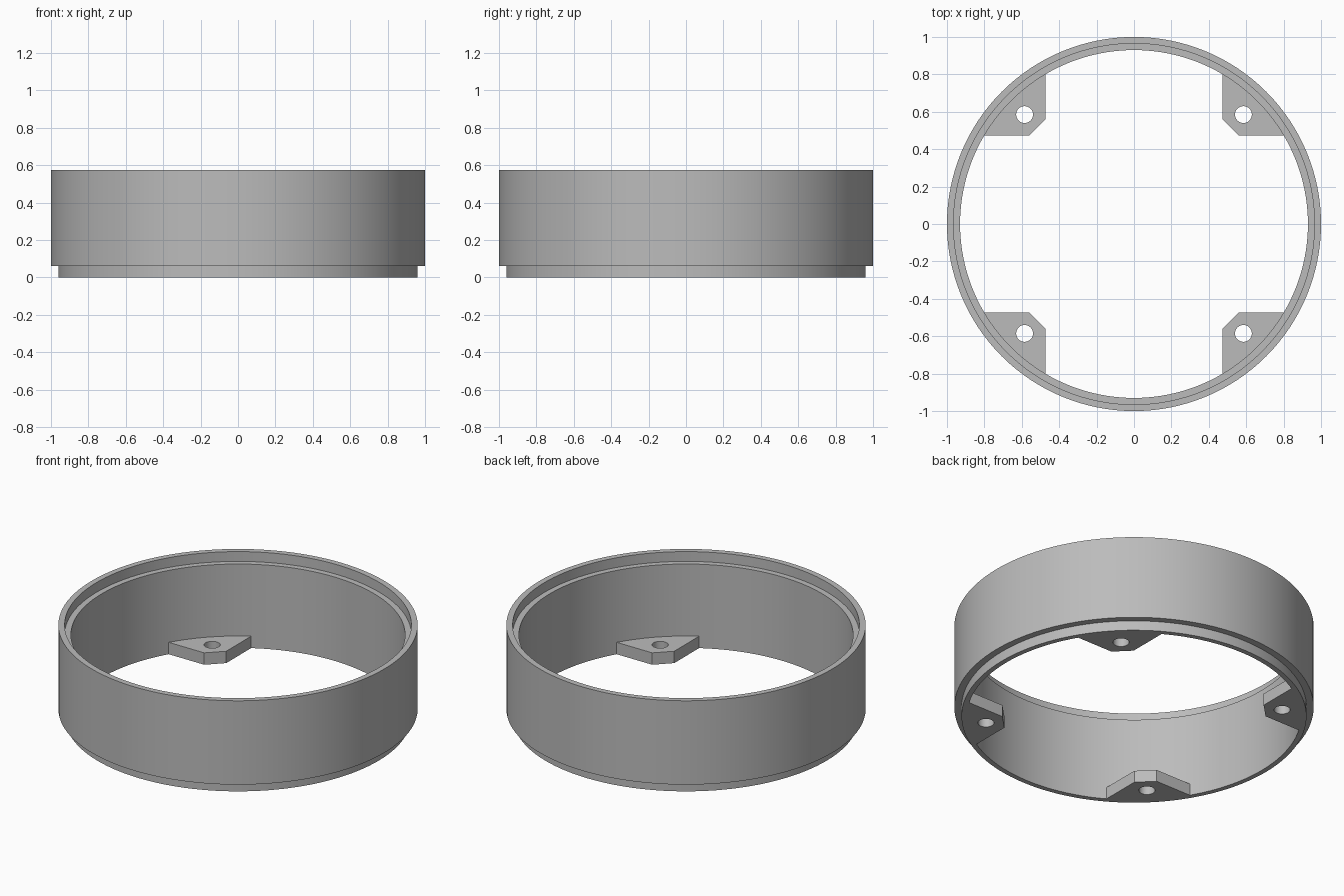
import bpy
import bmesh
from math import asin, cos, sin, pi, tau

cube = bpy.data.objects.get("Cube")
if cube:
    bpy.data.objects.remove(cube, do_unlink=True)

grey = bpy.data.materials.new("light_grey")
grey.use_nodes = True
colour = (0.5, 0.5, 0.5, 1)
grey.diffuse_color = colour
grey.node_tree.nodes["Principled BSDF"].inputs["Base Color"].default_value = colour

INNER = 0.93
TAB_HEIGHT = 0.073


def add_object(name, mesh):
    obj = bpy.data.objects.new(name, mesh)
    bpy.context.collection.objects.link(obj)
    mesh.materials.clear()
    mesh.materials.append(grey)
    bpy.ops.object.select_all(action="DESELECT")
    bpy.context.view_layer.objects.active = obj
    obj.select_set(True)
    bpy.ops.object.shade_smooth_by_angle(angle=pi / 6)
    return obj


def lathe(name, profile, segments=128):
    """Revolve a closed (radius, height) profile around z."""
    bm = bmesh.new()
    rings = [[bm.verts.new((r * cos(tau * i / segments), r * sin(tau * i / segments), z))
              for r, z in profile] for i in range(segments)]
    n = len(profile)
    for i, ring in enumerate(rings):
        following = rings[(i + 1) % segments]
        for j in range(n):
            k = (j + 1) % n
            bm.faces.new((ring[j], following[j], following[k], ring[k]))
    bmesh.ops.recalc_face_normals(bm, faces=bm.faces)
    mesh = bpy.data.meshes.new(name)
    bm.to_mesh(mesh)
    bm.free()
    return add_object(name, mesh)


def plate(name, loops, height):
    """Extrude an outline with holes upward from z = 0."""
    curve = bpy.data.curves.new(name + "_outline", "CURVE")
    curve.dimensions = "2D"
    curve.fill_mode = "BOTH"
    curve.extrude = height / 2
    for loop in loops:
        spline = curve.splines.new("POLY")
        spline.points.add(len(loop) - 1)
        for point, (x, y) in zip(spline.points, loop):
            point.co = (x, y, 0, 1)
        spline.use_cyclic_u = True
    helper = bpy.data.objects.new(name + "_outline", curve)
    bpy.context.collection.objects.link(helper)
    bpy.context.view_layer.update()
    evaluated = helper.evaluated_get(bpy.context.evaluated_depsgraph_get())
    mesh = bpy.data.meshes.new_from_object(evaluated)
    bpy.data.objects.remove(helper, do_unlink=True)
    # Lift the plate to the base and weld its walls to its caps
    bm = bmesh.new()
    bm.from_mesh(mesh)
    bmesh.ops.translate(bm, verts=bm.verts, vec=(0, 0, height / 2))
    bmesh.ops.remove_doubles(bm, verts=bm.verts, dist=0.0001)
    bmesh.ops.recalc_face_normals(bm, faces=bm.faces)
    bm.to_mesh(mesh)
    bm.free()
    return add_object(name, mesh)


# Ring wall with a stepped lip below and a matching recess on top
lathe("ring_wall", [(INNER, 0), (0.96, 0), (0.96, 0.06), (1, 0.06),
                    (1, 0.575), (0.965, 0.575), (0.965, 0.515), (INNER, 0.515)])

# Chamfered mounting tabs with screw holes, mirrored to four corners
edge, chamfer, reach = 0.472, 0.56, INNER + 0.002
start = asin(edge / reach)
steps = 24
outline = [(edge, chamfer), (chamfer, edge)]
for i in range(steps + 1):
    angle = start + (pi / 2 - 2 * start) * i / steps
    outline.append((reach * cos(angle), reach * sin(angle)))
hole = [(0.585 + 0.045 * cos(tau * i / 32), 0.585 + 0.045 * sin(tau * i / 32))
        for i in range(32)]
tabs = plate("mounting_tabs", [outline, hole], TAB_HEIGHT)
mirror = tabs.modifiers.new("four_corners", "MIRROR")
mirror.use_axis = (True, True, False)
